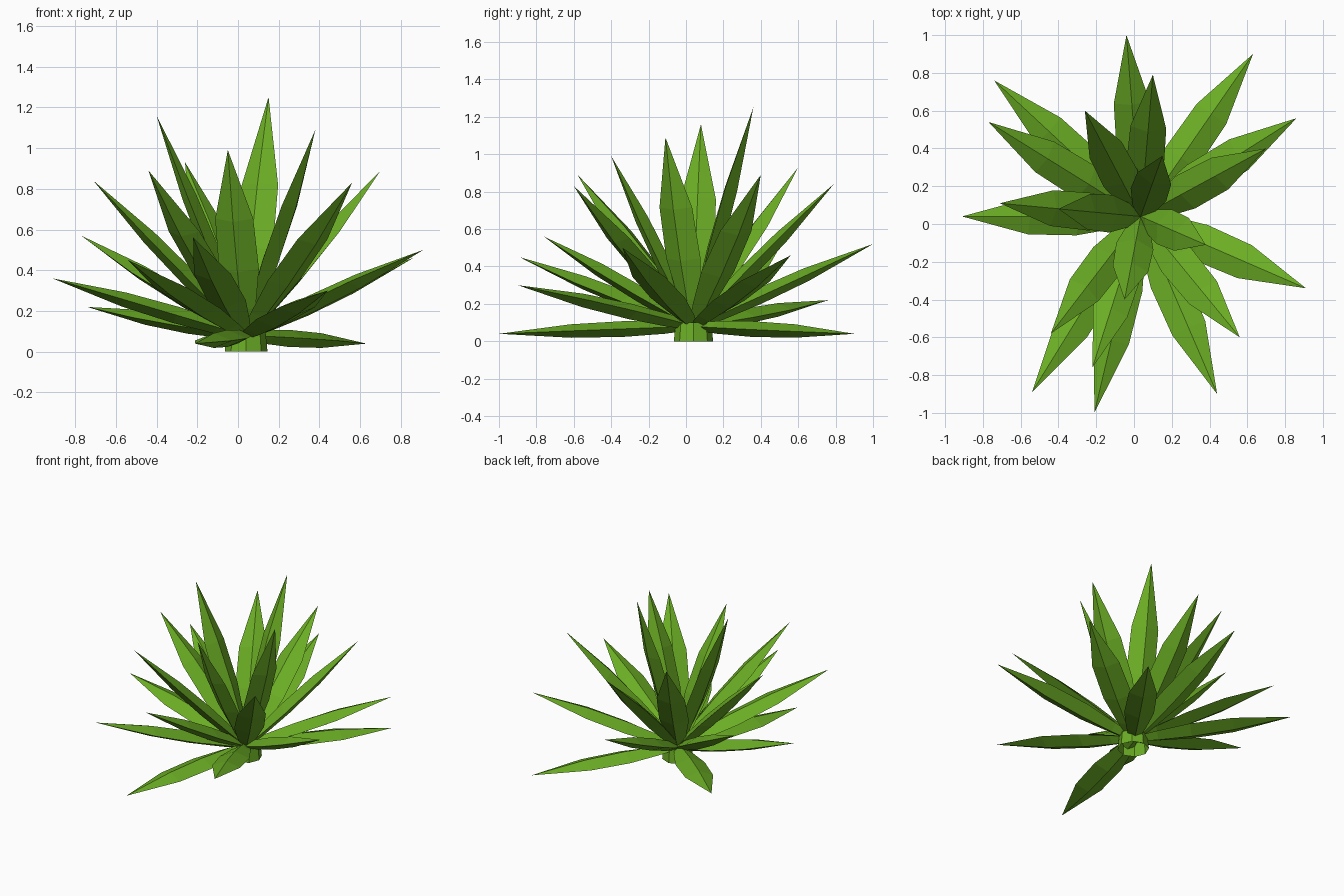
import bpy, bmesh, math
from mathutils import Vector

if "Cube" in bpy.data.objects:
    bpy.data.objects.remove(bpy.data.objects["Cube"])

green = bpy.data.materials.new("leaf green")
green.diffuse_color = (0.147, 0.42, 0.018, 1)
green.use_nodes = True
green.node_tree.nodes["Principled BSDF"].inputs["Base Color"].default_value = green.diffuse_color

BASE = Vector((0.035, 0.04, 0.08))
# Blade outline: position along the leaf, half width, half thickness
PROFILE = [(0.0, 0.03, 0.02), (0.15, 0.065, 0.034), (0.36, 0.1, 0.042), (0.63, 0.095, 0.036)]


def finish(name, bm):
    bmesh.ops.recalc_face_normals(bm, faces=bm.faces)
    me = bpy.data.meshes.new(name)
    bm.to_mesh(me)
    bm.free()
    me.materials.append(green)
    ob = bpy.data.objects.new(name, me)
    bpy.context.collection.objects.link(ob)


def leaf(name, tip):
    """Straight pointed blade with a diamond cross-section."""
    tip = Vector(tip)
    axis = tip - BASE
    side = axis.cross(Vector((0, 0, 1))).normalized()
    up = side.cross(axis).normalized()
    bm = bmesh.new()
    rings = []
    for t, w, h in PROFILE:
        c = BASE + axis * t
        rings.append([bm.verts.new(c + d) for d in (side * w, up * h, -side * w, -up * h)])
    point = bm.verts.new(tip)
    bm.faces.new(rings[0])
    for a, b in zip(rings, rings[1:]):
        for i in range(4):
            j = (i + 1) % 4
            bm.faces.new((a[i], a[j], b[j], b[i]))
    for i in range(4):
        bm.faces.new((rings[-1][i], rings[-1][(i + 1) % 4], point))
    finish(name, bm)


# Leaf tips, from the upright heart of the rosette to the outer leaves
groups = {
    "inner_leaf": [(0.15, 0.36, 1.25), (0.38, -0.11, 1.09), (-0.05, -0.40, 0.99), (-0.40, 0.08, 1.16)],
    "middle_leaf": [(-0.26, 0.60, 0.93), (0.10, 0.79, 0.84), (0.70, 0.40, 0.89),
                    (0.56, -0.60, 0.83), (-0.44, -0.58, 0.89), (-0.71, 0.11, 0.84)],
    "outer_leaf": [(-0.04, 1.0, 0.52), (0.86, 0.56, 0.46), (0.91, -0.34, 0.50), (-0.22, -0.76, 0.56),
                   (-0.54, -0.89, 0.45), (-0.91, 0.04, 0.36), (-0.77, 0.54, 0.57)],
    "ground_leaf": [(0.63, 0.90, 0.04), (0.44, -0.90, 0.30), (-0.21, -1.0, 0.04), (-0.74, 0.76, 0.22)],
}
for name, tips in groups.items():
    for n, tip in enumerate(tips, 1):
        leaf(f"{name}_{n}", tip)

# Short open stem below the rosette
bm = bmesh.new()
bmesh.ops.create_cone(bm, cap_ends=False, segments=8, radius1=0.105, radius2=0.095, depth=0.1)
bmesh.ops.translate(bm, verts=bm.verts, vec=(0.04, 0.04, 0.05))
finish("stem", bm)
